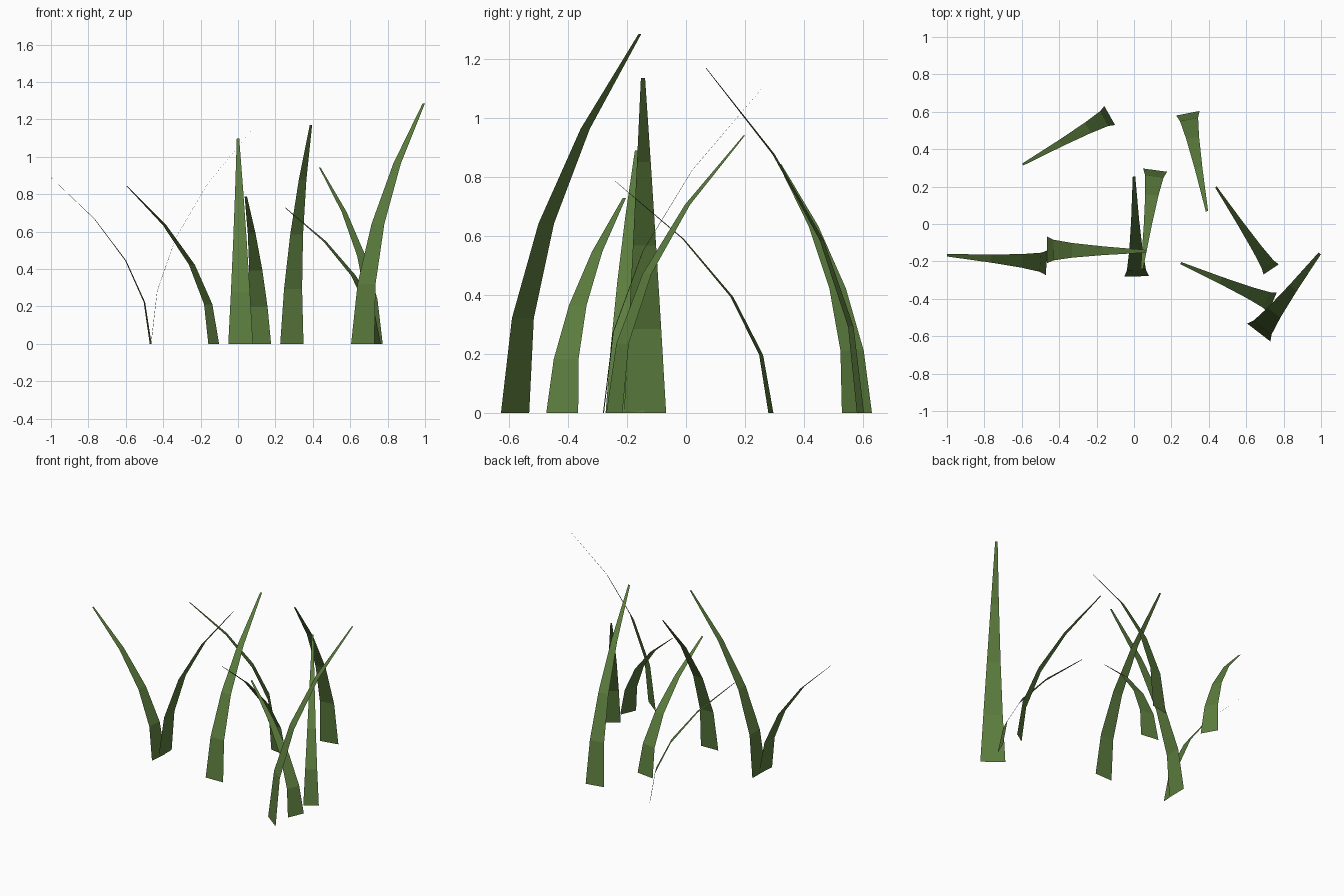
import bpy
import bmesh
from mathutils import Vector

if "Cube" in bpy.data.objects:
    bpy.data.objects.remove(bpy.data.objects["Cube"])

# One flat leaf green for every blade
green = bpy.data.materials.new("grass_green")
green.diffuse_color = (0.107, 0.205, 0.048, 1.0)
green.use_nodes = True
green.node_tree.nodes["Principled BSDF"].inputs["Base Color"].default_value = green.diffuse_color

SEGMENTS = 4
TIP_SCALE = 0.1


def grass_blade(name, base, tip, height, width):
    """Flat tapered strip that bends quadratically from base to tip."""
    base, tip = Vector(base), Vector(tip)
    lean = tip - base
    side = Vector((-lean.y, lean.x)).normalized()
    bm = bmesh.new()
    previous = None
    for i in range(SEGMENTS + 1):
        t = i / SEGMENTS
        centre = base + lean * t * t
        half = side * width * (1 - (1 - TIP_SCALE) * t) / 2
        row = [bm.verts.new((*(centre + s * half), height * t)) for s in (1, -1)]
        if previous:
            bm.faces.new((previous[0], previous[1], row[1], row[0]))
        previous = row
    mesh = bpy.data.meshes.new(name)
    bm.to_mesh(mesh)
    bm.free()
    mesh.materials.append(green)
    obj = bpy.data.objects.new(name, mesh)
    bpy.context.collection.objects.link(obj)


# Base centre, tip, height and base width of each blade
blades = [
    ("back_left_blade", (-0.13, 0.58), (-0.595, 0.318), 0.845, 0.117),
    ("back_right_blade", (0.288, 0.592), (0.39, 0.068), 1.17, 0.127),
    ("middle_blade", (0.113, 0.288), (0.042, -0.241), 0.787, 0.129),
    ("front_blade", (0.014, -0.28), (0.0, 0.255), 1.098, 0.132),
    ("left_outward_blade", (-0.467, -0.207), (-1.0, -0.167), 0.89, 0.132),
    ("left_inward_blade", (-0.465, -0.139), (0.067, -0.146), 1.136, 0.143),
    ("tall_right_blade", (0.667, -0.58), (0.993, -0.157), 1.285, 0.157),
    ("right_blade", (0.733, -0.243), (0.438, 0.198), 0.942, 0.098),
    ("short_right_blade", (0.74, -0.42), (0.25, -0.209), 0.73, 0.118),
]
for blade in blades:
    grass_blade(*blade)
